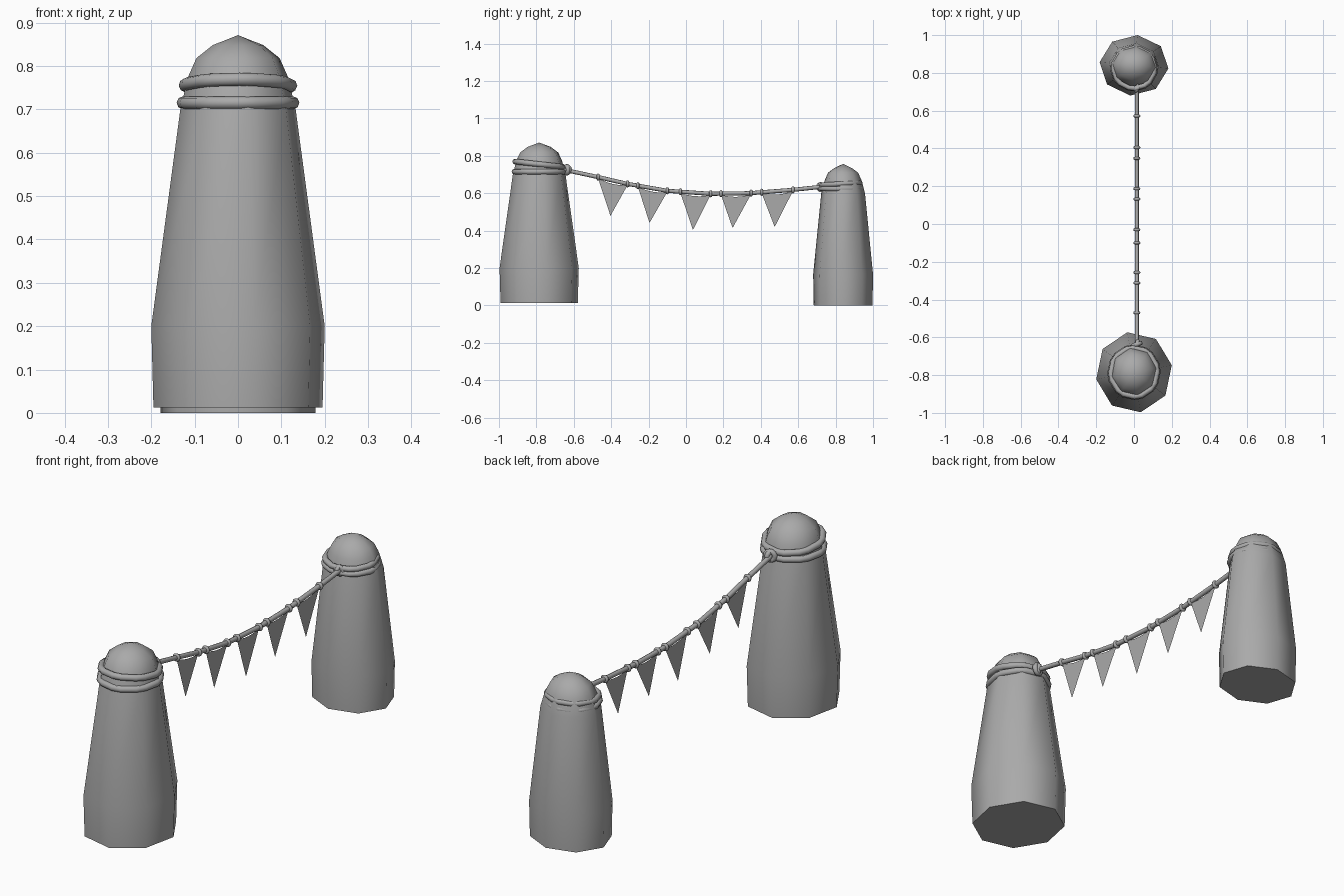
import bpy
from math import sin, cos, pi, radians
from mathutils import Vector

cube = bpy.data.objects.get("Cube")
if cube:
    bpy.data.objects.remove(cube)

grey = bpy.data.materials.new("plain_grey")
grey.use_nodes = True
colour = (0.4, 0.4, 0.4, 1)
grey.diffuse_color = colour
grey.node_tree.nodes["Principled BSDF"].inputs["Base Color"].default_value = colour


def finish(obj, angle=60):
    bpy.ops.object.select_all(action='DESELECT')
    obj.select_set(True)
    bpy.context.view_layer.objects.active = obj
    if obj.type == 'CURVE':
        bpy.ops.object.convert(target='MESH')
        obj = bpy.context.object
    obj.data.materials.clear()
    obj.data.materials.append(grey)
    bpy.ops.object.shade_smooth_by_angle(angle=radians(angle))
    return obj


def mesh_object(name, verts, faces):
    mesh = bpy.data.meshes.new(name)
    mesh.from_pydata(verts, [], faces)
    obj = bpy.data.objects.new(name, mesh)
    bpy.context.collection.objects.link(obj)
    return finish(obj)


def tube(name, points, radius, cyclic=False):
    curve = bpy.data.curves.new(name, 'CURVE')
    curve.dimensions = '3D'
    curve.bevel_depth = radius
    curve.bevel_resolution = 2
    curve.use_fill_caps = True
    spline = curve.splines.new('POLY')
    spline.points.add(len(points) - 1)
    for p, co in zip(spline.points, points):
        p.co = (*co, 1)
    spline.use_cyclic_u = cyclic
    obj = bpy.data.objects.new(name, curve)
    bpy.context.collection.objects.link(obj)
    return finish(obj)


# Eight-sided post with a domed top: profile is (radius factor, height)
def post(name, y, rx, ry, turn, profile):
    verts, faces = [], []
    for f, z in profile:
        for k in range(8):
            a = radians(turn) + k * pi / 4
            verts.append((rx * f * cos(a), y + ry * f * sin(a), z))
    for i in range(len(profile) - 1):
        for k in range(8):
            n = (k + 1) % 8
            faces.append((i * 8 + k, i * 8 + n, i * 8 + 8 + n, i * 8 + 8 + k))
    tip = len(verts)
    verts.append((0, y, profile[-1][1] + 0.023))
    faces += [(tip - 8 + k, tip - 8 + (k + 1) % 8, tip) for k in range(8)]
    faces.append(tuple(reversed(range(8))))
    return mesh_object(name, verts, faces)


# Rope wrapped around a post; corners are softened, tilt lifts the outer side
def wrap(name, y, rx, ry, turn, z, tilt, radius):
    corners = []
    for k in range(8):
        a = radians(turn) + k * pi / 4
        corners.append(Vector((rx * cos(a), y + ry * sin(a), z + tilt * sin(a))))
    points = []
    for k, c in enumerate(corners):
        points += [c.lerp(corners[k - 1], 0.2), c.lerp(corners[(k + 1) % 8], 0.2)]
    return tube(name, points, radius, True)


post("front_post", -0.785, 0.203, 0.215, 10,
     [(0.975, 0.012), (1, 0.2), (0.665, 0.7), (0.6, 0.755),
      (0.575, 0.775), (0.48, 0.818), (0.29, 0.848)])
post("back_post", 0.84, 0.183, 0.161, -6,
     [(0.98, 0), (1, 0.165), (0.73, 0.6), (0.65, 0.65),
      (0.6, 0.675), (0.5, 0.71), (0.3, 0.734)])

wrap("front_lower_wrap", -0.785, 0.133, 0.139, 10, 0.715, 0, 0.015)
wrap("front_upper_wrap", -0.785, 0.128, 0.135, 10, 0.755, -0.015, 0.015)
wrap("back_lower_wrap", 0.825, 0.120, 0.115, -6, 0.624, 0, 0.013)
wrap("back_upper_wrap", 0.825, 0.115, 0.112, -6, 0.65, 0.006, 0.013)

# Sagging rope between the posts
ROPE_X = 0.015
rope_points = [(-0.65, 0.725), (-0.473, 0.687), (-0.313, 0.65), (-0.1, 0.613),
               (0.13, 0.597), (0.34, 0.600), (0.57, 0.618), (0.73, 0.635)]


def rope_z(y):
    for (y0, z0), (y1, z1) in zip(rope_points, rope_points[1:]):
        if y <= y1:
            return z0 + (z1 - z0) * (y - y0) / (y1 - y0)
    return rope_points[-1][1]


tube("hanging_rope", [(ROPE_X, y, z) for y, z in rope_points], 0.011)


def ring(name, loc, major, minor, rot):
    bpy.ops.mesh.primitive_torus_add(location=loc, rotation=rot, major_radius=major,
                                     minor_radius=minor, major_segments=12,
                                     minor_segments=8)
    bpy.context.object.name = name
    return finish(bpy.context.object)


# Pennants, each tied on by a small loop at both corners
pennants = [(-0.47, -0.312, -0.404, 0.479), (-0.257, -0.1, -0.195, 0.441),
            (-0.03, 0.132, 0.037, 0.404), (0.187, 0.348, 0.249, 0.414),
            (0.405, 0.572, 0.474, 0.42)]
for i, (y0, y1, tip_y, tip_z) in enumerate(pennants, 1):
    verts = [(ROPE_X, tip_y, tip_z)]
    for s in range(7):
        t = s / 6
        y = y0 + (y1 - y0) * t
        z = rope_z(y0) * (1 - t) + rope_z(y1) * t - 0.006 - 0.05 * t * (1 - t)
        verts.append((ROPE_X, y, z))
    mesh_object(f"pennant_{i}", verts, [tuple(range(8))])
    for side, y in (("front", y0), ("back", y1)):
        ring(f"pennant_{i}_{side}_loop", (ROPE_X, y, rope_z(y)), 0.011, 0.008,
             (pi / 2, 0, 0))

# Knots where the rope meets the wraps
for end, y, z, s in (("front", -0.637, 0.725, 1), ("back", 0.718, 0.634, 0.85)):
    ring(f"{end}_knot_loop", (ROPE_X, y, z), 0.02 * s, 0.012 * s, (pi / 2, 0.2, 0.3))
    ring(f"{end}_knot_cross", (ROPE_X, y, z), 0.018 * s, 0.011 * s, (0.3, pi / 2, 0))
